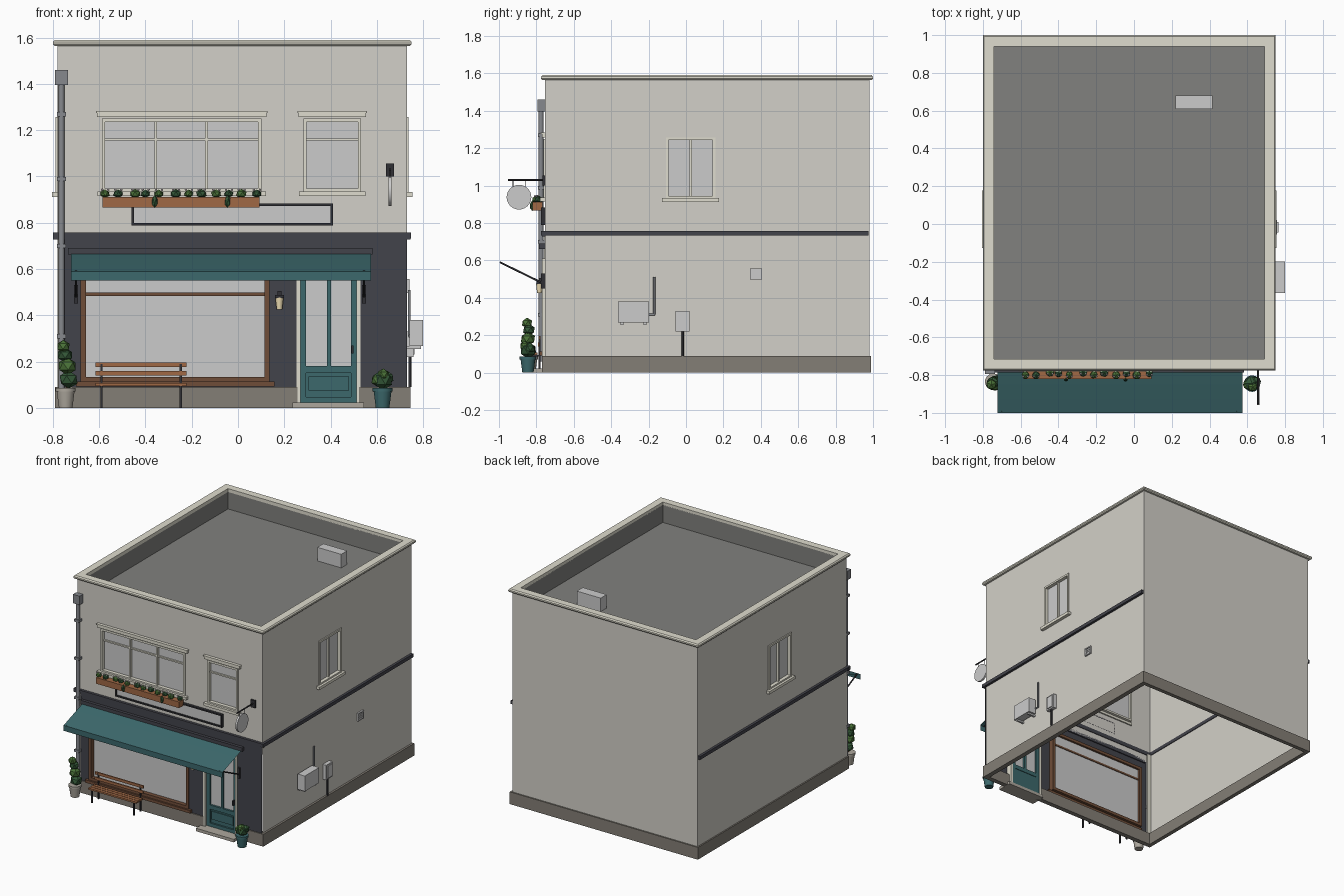
import bpy, bmesh, math, random
from mathutils import Vector, Matrix

if "Cube" in bpy.data.objects:
    bpy.data.objects.remove(bpy.data.objects["Cube"])

random.seed(4)
MATS = {}
COL = dict(wall=(.65, .63, .58), trim=(.74, .72, .62), plinth=(.23, .21, .18), navy=(.055, .056, .07),
           teal=(.045, .14, .15), wood=(.35, .14, .06), dark_wood=(.16, .075, .04), black=(.03, .03, .035),
           roof=(.22, .22, .21), pipe=(.24, .25, .27), metal=(.6, .6, .58), leaf=(.07, .17, .04),
           leaf_dark=(.035, .1, .04), stone=(.42, .39, .34), lamp=(.85, .72, .45), flower=(.75, .68, .7))
X0, X1, Y0, Y1, TOP, ROOF = -.78, .73, -.755, .98, 1.57, 1.44


def finish(name, bm, color=None):
    me = bpy.data.meshes.new(name)
    bm.to_mesh(me)
    bm.free()
    ob = bpy.data.objects.new(name, me)
    bpy.context.collection.objects.link(ob)
    if color:
        if color not in MATS:
            MATS[color] = bpy.data.materials.new(color)
            MATS[color].diffuse_color = (*COL[color], 1)
        me.materials.append(MATS[color])
    return ob


def on_side(side, u, d, v):
    """Wall coordinates: u along the wall, d outward, v up."""
    return {'F': (u, Y0 - d, v), 'R': (X1 + d, u, v), 'L': (X0 - d, u, v),
            'B': (u, Y1 + d, v), 'W': (u, d, v)}[side]


def boxes(name, color, side, *specs):
    """Boxes given as u0, u1, d0, d1, v0, v1 on a wall ('W' = world x, y, z)."""
    bm = bmesh.new()
    for u0, u1, d0, d1, v0, v1 in specs:
        a, b = Vector(on_side(side, u0, d0, v0)), Vector(on_side(side, u1, d1, v1))
        s = b - a
        m = Matrix.Translation((a + b) / 2) @ Matrix.Diagonal((abs(s.x), abs(s.y), abs(s.z), 1))
        bmesh.ops.create_cube(bm, size=1, matrix=m)
    return finish(name, bm, color)


def frame(name, color, side, u0, u1, v0, v1, w, d0, d1, *extra):
    return boxes(name, color, side, (u0, u0 + w, d0, d1, v0, v1), (u1 - w, u1, d0, d1, v0, v1),
                 (u0 + w, u1 - w, d0, d1, v0, v0 + w), (u0 + w, u1 - w, d0, d1, v1 - w, v1), *extra)


def panel(name, color, side, u0, u1, v0, v1, d=0, holes=()):
    """Flat wall sheet with rectangular openings."""
    us = sorted({u0, u1, *(h[0] for h in holes), *(h[1] for h in holes)})
    vs = sorted({v0, v1, *(h[2] for h in holes), *(h[3] for h in holes)})
    bm = bmesh.new()
    for a, b in zip(us, us[1:]):
        for c, e in zip(vs, vs[1:]):
            mu, mv = (a + b) / 2, (c + e) / 2
            if any(h[0] < mu < h[1] and h[2] < mv < h[3] for h in holes):
                continue
            pts = [(a, c), (b, c), (b, e), (a, e)]
            if side in 'LB':
                pts.reverse()
            bm.faces.new([bm.verts.new(on_side(side, p, d, q)) for p, q in pts])
    bmesh.ops.remove_doubles(bm, verts=bm.verts, dist=1e-5)
    return finish(name, bm, color)


def ring(name, color, profile, closed=True):
    """Sweep an (outset, z) profile round the building footprint."""
    bm = bmesh.new()
    loops = [[bm.verts.new(p) for p in ((X0 - o, Y0 - o, z), (X1 + o, Y0 - o, z),
                                        (X1 + o, Y1 + o, z), (X0 - o, Y1 + o, z))] for o, z in profile]
    for a, b in zip(loops, loops[1:] + (loops[:1] if closed else [])):
        for i in range(4):
            j = (i + 1) % 4
            bm.faces.new((a[i], a[j], b[j], b[i]))
    if not closed:
        bm.faces.new(loops[-1])
    else:
        bmesh.ops.recalc_face_normals(bm, faces=bm.faces)
    return finish(name, bm, color)


def tube(name, color, p, q, r, r2=None, n=12):
    p, q = Vector(p), Vector(q)
    bm = bmesh.new()
    m = Matrix.Translation((p + q) / 2) @ (q - p).to_track_quat('Z', 'Y').to_matrix().to_4x4()
    bmesh.ops.create_cone(bm, cap_ends=True, segments=n, radius1=r, radius2=r2 or r, depth=(q - p).length, matrix=m)
    ob = finish(name, bm, color)
    for f in ob.data.polygons:
        f.use_smooth = len(f.vertices) == 4
    return ob


def blobs(name, color, items):
    """Faceted foliage clumps: x, y, z, radius, vertical stretch."""
    bm = bmesh.new()
    for x, y, z, r, s in items:
        m = (Matrix.Translation((x, y, z)) @ Matrix.Diagonal((1, 1, s, 1))
             @ Matrix.Rotation(random.uniform(0, 6), 4, 'Z'))
        bmesh.ops.create_icosphere(bm, subdivisions=1, radius=r, matrix=m)
    return finish(name, bm, color)


def window(name, side, u0, u1, v0, v1, mullions, transom=None, lintel=True):
    bars = [(m - .006, m + .006, -.022, -.004, v0, v1) for m in mullions]
    if transom:
        bars.append((u0, u1, -.022, -.006, transom - .005, transom + .005))
    frame(name + "_frame", "trim", side, u0, u1, v0, v1, .014, -.03, .008, *bars)
    panel(name + "_glass", None, side, u0, u1, v0, v1, -.018)
    boxes(name + "_sill", "trim", side, (u0 - .02, u1 + .02, -.01, .025, v0 - .018, v0 + .003))
    if lintel:
        boxes(name + "_lintel", "trim", side, (u0 - .022, u1 + .022, -.005, .016, v1 + .006, v1 + .03),
              (u0 - .026, u1 + .026, -.005, .022, v1 + .025, v1 + .033))


# Outer walls with openings
wide, small, sidewin = (-.588, .101, .933, 1.25), (.283, .532, .933, 1.25), (-.107, .157, .93, 1.257)
shop, door = (-.68, .136, .112, .59), (.258, .522, .022, .60)
panel("front_upper_wall", "wall", 'F', X0, X1, .67, TOP, 0, [wide, small])
panel("shopfront", "navy", 'F', -.75, X1, .09, .735, .008, [shop, door])
boxes("front_corner_strip", "trim", 'F', (X0, -.75, -.01, .004, .09, .735))
for s, label in (('R', "right"), ('L', "left")):
    panel(label + "_wall", "wall", s, Y0, Y1, 0, TOP, 0, [sidewin])
    window(label + "_window", s, *sidewin, [.025], None, False)
    boxes(label + "_belt", "navy", s, (Y0 - .02, Y1 - .005, -.005, .018, .732, .757))
panel("back_wall", "wall", 'B', X0, X1, 0, TOP)

# Plinth, belt, cornice and sunken roof
boxes("plinth_front", "plinth", 'F', (X0 - .01, door[0], -.02, .015, 0, .09), (door[1], X1 + .015, -.02, .015, 0, .09))
boxes("plinth_back", "plinth", 'B', (X0 - .01, X1 + .015, -.02, .01, 0, .09))
boxes("plinth_right", "plinth", 'R', (Y0, Y1, -.02, .015, 0, .09))
boxes("plinth_left", "plinth", 'L', (Y0, Y1, -.02, .01, 0, .09))
boxes("front_belt", "navy", 'F', (X0 - .02, X1 + .015, -.005, .014, .728, .745), (X0 - .02, X1 + .018, -.005, .02, .742, .757))
ring("cornice", "trim", [(-.04, 1.565), (.014, 1.565), (.02, 1.572), (.02, 1.582), (.013, 1.59), (-.04, 1.59)])
ring("roof", "roof", [(-.04, 1.57), (-.04, ROOF)], closed=False)
boxes("roof_vent_box", "metal", 'W', (.22, .415, .61, .68, ROOF, ROOF + .1))

# Upper front windows
window("wide_window", 'F', *wide, [-.356, -.136], 1.16)
window("small_window", 'F', *small, [], 1.16)

# Shop window
frame("shop_window_frame", "dark_wood", 'F', *shop, .022, -.03, .016, (-.67, .13, -.02, .008, .484, .498))
panel("shop_window_glass", None, 'F', *shop, -.015)
boxes("shop_window_sill", "dark_wood", 'F', (-.70, .157, -.01, .028, .092, .113))

# Door and step
boxes("door_jambs", "trim", 'F', (.252, .27, -.04, .014, .022, .61), (.513, .53, -.04, .014, .022, .61),
      (.252, .53, -.04, .014, .595, .61))
frame("door_leaf", "teal", 'F', .27, .513, .022, .595, .025, -.035, -.005, (.385, .402, -.035, -.005, .17, .58),
      (.29, .5, -.035, -.005, .15, .18), (.29, .5, -.03, -.018, .04, .16))
boxes("door_lower_panel", "teal", 'F', (.305, .48, -.02, -.01, .075, .135))
panel("door_glass", None, 'F', .29, .5, .17, .58, -.02)
boxes("door_handle", "black", 'F', (.49, .5, -.005, .015, .235, .27))
boxes("door_step", "stone", 'F', (.235, .545, -.04, .072, 0, .022))

# Awning: thin cloth, valance, head box and folding arms
bm = bmesh.new()
rows = [[bm.verts.new((x, y, z)) for x in (-.722, .575)]
        for y, z in ((-.775, .668), (-.85, .643), (-.925, .617), (-1, .59), (-1, .55))]
for a, b in zip(rows, rows[1:]):
    bm.faces.new((a[0], b[0], b[1], a[1]))
finish("awning_cloth", bm, "teal")
boxes("awning_head_box", "navy", 'F', (-.735, .582, 0, .03, .662, .69))
for x in (-.70, .545):
    boxes("awning_arm_plate", "black", 'F', (x - .008, x + .008, 0, .02, .45, .53))
    tube("awning_arm", "black", (x, -.77, .48), (x, -.995, .59), .005, n=8)

# Fascia sign board
frame("sign_board_frame", "black", 'F', -.46, .41, .788, .883, .01, 0, .02)
panel("sign_board_face", None, 'F', -.455, .405, .792, .88, .01)

# Round hanging sign
boxes("hanging_sign_plate", "black", 'F', (.64, .675, 0, .012, 1.0, 1.055))
tube("hanging_sign_rod", "black", (.657, -.755, 1.03), (.657, -.953, 1.03), .005, n=8)
for y in (-.86, -.925):
    tube("hanging_sign_link", "black", (.657, y, 1.03), (.657, y, .985), .002, n=6)
tube("hanging_sign_disc", "metal", (.65, -.893, .938), (.664, -.893, .938), .066, n=32)

# Wall lantern
boxes("lantern_bracket", "black", 'F', (.17, .188, 0, .03, .485, .505), (.16, .198, .01, .045, .475, .487))
tube("lantern_glass", "lamp", (.179, -.784, .425), (.179, -.784, .477), .012, .018, n=8)

# Window box with plants
boxes("flower_box", "wood", 'F', (-.585, .093, .012, .065, .866, .911))
plants = [(-.57 + i * .0585 + random.uniform(-.01, .01), -.792 + random.uniform(-.01, .01), .925,
           random.uniform(.02, .025), .85) for i in range(12)]
blobs("box_plants_light", "leaf", plants[::2])
blobs("box_plants_dark", "leaf_dark", plants[1::2])
blobs("trailing_plants", "leaf_dark", [(x, -.822, .892, .013, 2.2) for x in (-.36, -.045)])
blobs("box_flowers", "flower", [(p[0] + dx, p[1] - .008, .943, .006, 1) for p in plants for dx in (-.012, .014)])

# Drainpipe with hopper
tube("drainpipe", "pipe", (-.763, -.775, .06), (-.763, -.775, 1.4), .013)
boxes("drain_hopper", "pipe", 'F', (-.79, -.735, 0, .04, 1.395, 1.46))
boxes("drain_clips", "pipe", 'F', *[(-.782, -.744, 0, .036, z, z + .018) for z in (.3, .69, .98, 1.26)])

# Bench
boxes("bench_seat", "wood", 'W', *[(-.615, -.222, y, y + .022, .095, .107) for y in (-.868, -.842, -.816)])
boxes("bench_back", "wood", 'W', (-.615, -.222, -.792, -.783, .14, .16), (-.615, -.222, -.787, -.778, .176, .196))
for x in (-.59, -.248):
    boxes("bench_leg", "black", 'W', (x - .005, x + .005, -.862, -.852, 0, .095),
          (x - .005, x + .005, -.788, -.778, 0, .19), (x - .005, x + .005, -.862, -.78, .085, .095))

# Potted shrubs
for label, x, y, color in (("left", -.745, -.835, "stone"), ("right", .625, -.845, "teal")):
    tube(label + "_pot", color, (x, y, 0), (x, y, .075), .03, .04, n=14)
    tube(label + "_pot_rim", color, (x, y, .07), (x, y, .086), .044, n=14)
tube("topiary_stem", "dark_wood", (-.737, -.835, .08), (-.75, -.835, .26), .006, n=6)
blobs("topiary_light", "leaf", [(-.755, -.85, .265, .03, .95), (-.738, -.845, .18, .042, .9)])
blobs("topiary_dark", "leaf_dark", [(-.748, -.84, .228, .035, .9), (-.732, -.84, .122, .043, .9)])
blobs("shrub_dark", "leaf_dark", [(.625, -.845, .12, .045, 1), (.645, -.835, .13, .03, 1)])
blobs("shrub_light", "leaf", [(.603, -.85, .12, .029, 1), (.628, -.862, .143, .027, 1)])

# Services on the right wall
boxes("air_unit", "metal", 'R', (-.364, -.198, .012, .07, .267, .38), (-.35, -.335, 0, .06, .255, .268),
      (-.227, -.212, 0, .06, .255, .268))
tube("air_unit_pipe", "pipe", (.74, -.17, .31), (.74, -.17, .51), .006, n=8)
tube("air_unit_hose", "pipe", (.74, -.2, .31), (.74, -.165, .31), .006, n=8)
boxes("meter_box", "metal", 'R', (-.055, .02, 0, .028, .22, .33), (-.045, .01, .028, .034, .23, .32))
tube("meter_pipe", "black", (.743, -.018, .09), (.743, -.018, .222), .006, n=8)
frame("vent_rim", "metal", 'R', .342, .406, .497, .556, .008, 0, .012,
      *[(.35, .398, 0, .008, z, z + .006) for z in (.51, .522, .534)])
panel("vent_face", "metal", 'R', .345, .403, .5, .553, .004)

for m in bpy.data.materials:
    if m.users and not m.is_grease_pencil:
        m.use_nodes = True
        m.node_tree.nodes["Principled BSDF"].inputs["Base Color"].default_value = m.diffuse_color
